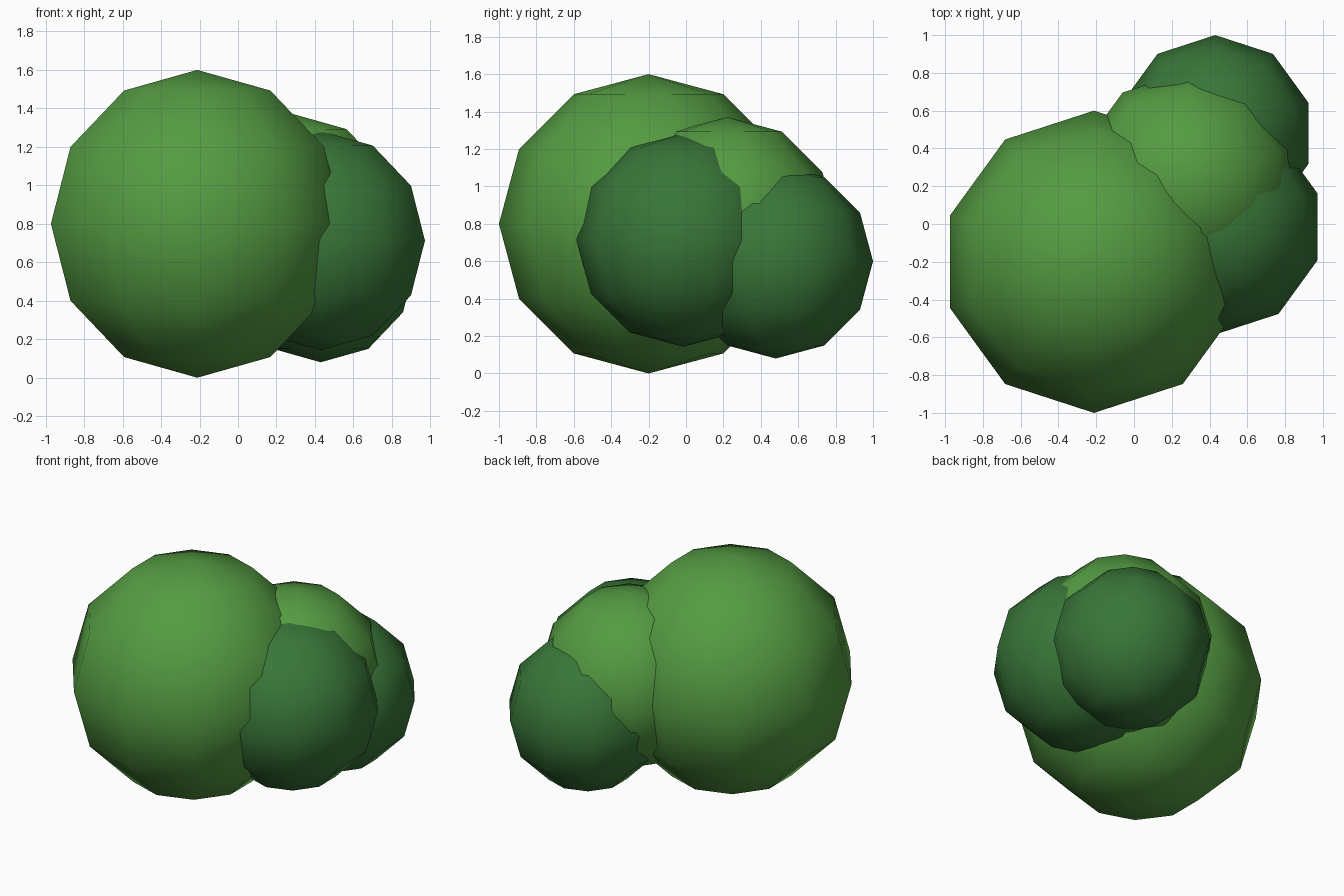
import bpy

if "Cube" in bpy.data.objects:
    bpy.data.objects.remove(bpy.data.objects["Cube"])


def material(name, color):
    m = bpy.data.materials.new(name)
    m.diffuse_color = (*color, 1)
    m.use_nodes = True
    m.node_tree.nodes["Principled BSDF"].inputs["Base Color"].default_value = m.diffuse_color
    return m


light = material("light_leaf", (0.09, 0.33, 0.055))
dark = material("dark_leaf", (0.04, 0.18, 0.04))


def leaf_ball(name, center, radius, mat):
    # low-poly sphere, smooth shaded, with corners on the y axis
    bpy.ops.mesh.primitive_uv_sphere_add(segments=10, ring_count=6,
                                         radius=radius, location=center)
    ob = bpy.context.object
    ob.name = name
    ob.data.materials.append(mat)
    bpy.ops.object.shade_smooth()


# Bush made of four overlapping foliage balls
leaf_ball("main_foliage", (-0.212, -0.2, 0.8), 0.8, light)
leaf_ball("right_foliage", (0.43, -0.015, 0.713), 0.57, dark)
leaf_ball("back_foliage", (0.43, 0.48, 0.6), 0.52, dark)
leaf_ball("upper_foliage", (0.285, 0.22, 0.783), 0.588, light)
